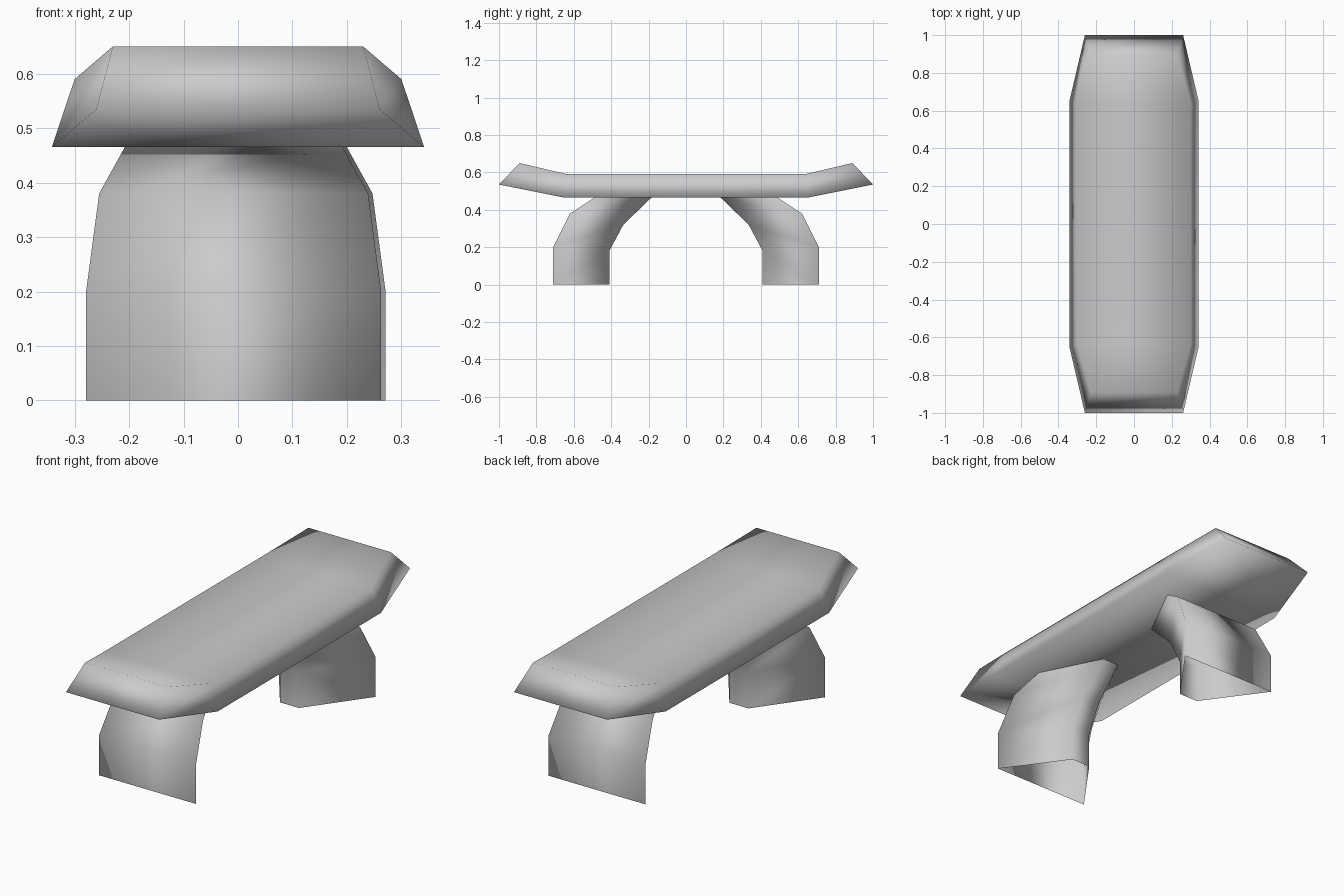
import bpy, bmesh

if "Cube" in bpy.data.objects:
    bpy.data.objects.remove(bpy.data.objects["Cube"])

# One stone grey for the whole bench
stone = bpy.data.materials.new("stone_grey")
stone.diffuse_color = (0.6, 0.6, 0.6, 1.0)
stone.use_nodes = True
stone.node_tree.nodes["Principled BSDF"].inputs["Base Color"].default_value = stone.diffuse_color


def loft(name, rings, capped):
    """Join a row of four-sided rings into a smooth-shaded solid or open tube."""
    bm = bmesh.new()
    rows = [[bm.verts.new(p) for p in ring] for ring in rings]
    for a, b in zip(rows, rows[1:]):
        for i in range(4):
            j = (i + 1) % 4
            bm.faces.new((a[i], a[j], b[j], b[i]))
    if capped:
        bm.faces.new(rows[0][::-1])
        bm.faces.new(rows[-1])
    bmesh.ops.recalc_face_normals(bm, faces=bm.faces)
    for f in bm.faces:
        f.smooth = True
    mesh = bpy.data.meshes.new(name)
    bm.to_mesh(mesh)
    bm.free()
    mesh.materials.append(stone)
    obj = bpy.data.objects.new(name, mesh)
    bpy.context.collection.objects.link(obj)
    return obj


# Seat: slab with tapered sides and upswept, narrowed ends
# each section: (bottom half width, y, z), (top half width, y, z)
half = [((0.342, 0.65, 0.465), (0.30, 0.635, 0.59)),
        ((0.26, 1.00, 0.535), (0.23, 0.89, 0.65))]


def seat_ring(section, side):
    (bx, by, bz), (tx, ty, tz) = section
    return [(-bx, side * by, bz), (bx, side * by, bz),
            (tx, side * ty, tz), (-tx, side * ty, tz)]


loft("seat", [seat_ring(half[1], -1), seat_ring(half[0], -1),
              seat_ring(half[0], 1), seat_ring(half[1], 1)], True)

# Legs: wedge-shaped tubes curving inward under the seat, open at both ends
# each section: outer (half width, y, z), inner (half width, y, z)
leg_sections = [((0.271, 0.71, 0.0), (0.053, 0.41, 0.0)),
                ((0.271, 0.71, 0.20), (0.053, 0.41, 0.18)),
                ((0.247, 0.62, 0.38), (0.05, 0.335, 0.32)),
                ((0.20, 0.49, 0.465), (0.045, 0.185, 0.465))]

for name, side, shift in (("front_leg", -1, -0.008), ("back_leg", 1, 0.0)):
    rings = []
    for (ox, oy, oz), (ix, iy, iz) in leg_sections:
        rings.append([(shift - ox, side * oy, oz), (shift + ox, side * oy, oz),
                      (shift + ix, side * iy, iz), (shift - ix, side * iy, iz)])
    loft(name, rings, False)
